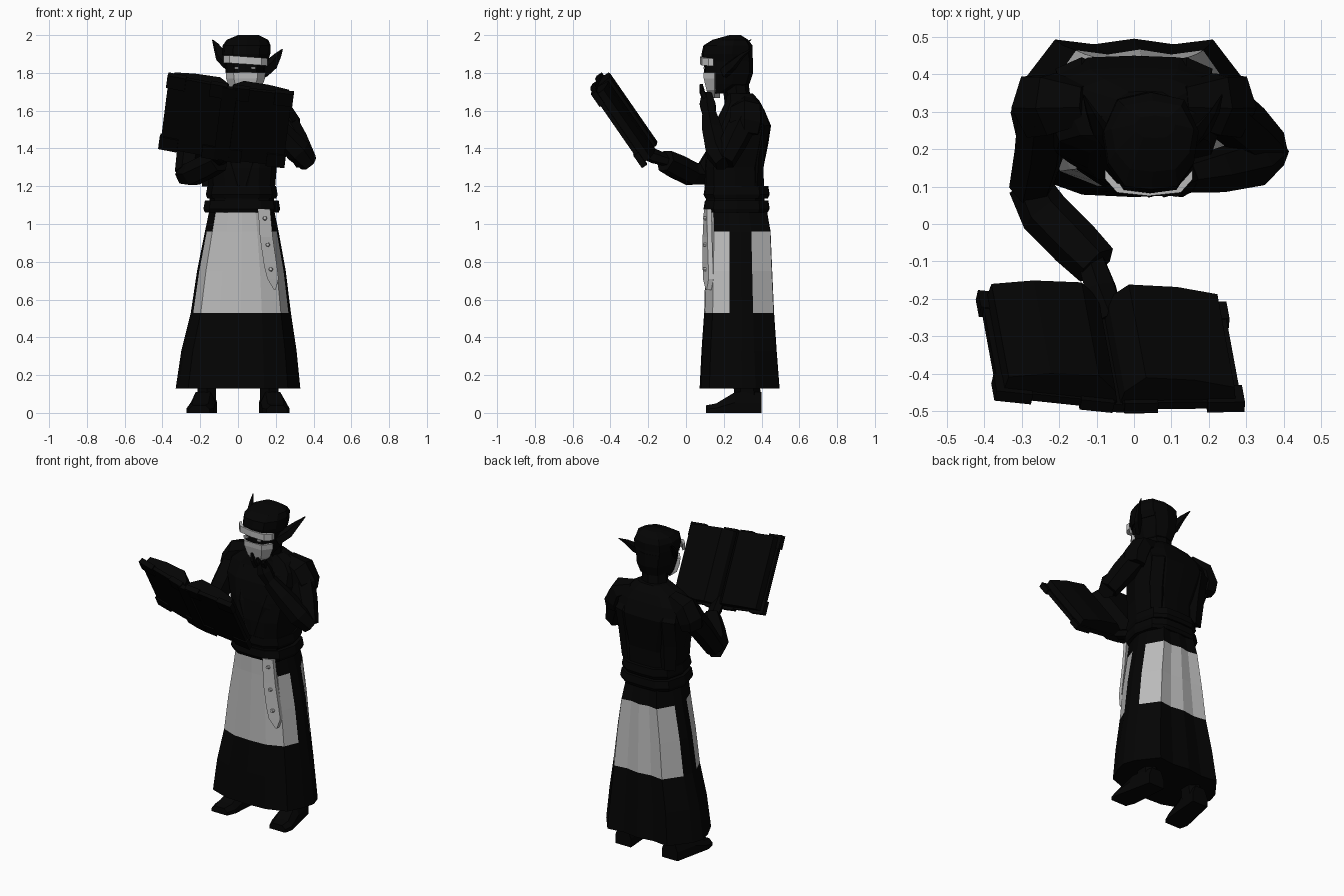
import bpy, bmesh, math
from mathutils import Vector, Matrix

if "Cube" in bpy.data.objects:
    bpy.data.objects.remove(bpy.data.objects["Cube"], do_unlink=True)


def material(name, value):
    m = bpy.data.materials.new(name)
    m.use_nodes = True
    col = (value, value, value, 1)
    m.diffuse_color = col
    m.node_tree.nodes["Principled BSDF"].inputs["Base Color"].default_value = col
    return m


BLACK = material("near black", 0.0012)
GREY = material("light grey", 0.5)


def finish(name, bm, mat, extra=None):
    bmesh.ops.recalc_face_normals(bm, faces=bm.faces)
    me = bpy.data.meshes.new(name)
    bm.to_mesh(me)
    bm.free()
    me.materials.append(mat)
    if extra:
        me.materials.append(extra)
    ob = bpy.data.objects.new(name, me)
    bpy.context.collection.objects.link(ob)
    return ob


def loft(name, rings, mat, extra=None, rule=None):
    """Skin closed rings of points; rule(row, column) picks painted faces."""
    bm = bmesh.new()
    rows = [[bm.verts.new(p) for p in r] for r in rings]
    n = len(rows[0])
    for i in range(len(rows) - 1):
        for j in range(n):
            k = (j + 1) % n
            f = bm.faces.new((rows[i][j], rows[i][k], rows[i + 1][k], rows[i + 1][j]))
            if rule and rule(i, j):
                f.material_index = 1
    bm.faces.new(rows[0][::-1])
    bm.faces.new(rows[-1])
    return finish(name, bm, mat, extra)


def stack(name, section, levels, mat, **kw):
    """Loft a unit section through levels of (z, cx, half x, cy, half y)."""
    return loft(name, [[(cx + u * hx, cy + v * hy, z) for u, v in section]
                       for z, cx, hx, cy, hy in levels], mat, **kw)


def limb(name, path, radii, mat=BLACK, sides=6, flat=1.0):
    """Low-poly tube along a path, squashed by flat on one axis."""
    pts = [Vector(p) for p in path]
    rings = []
    for i, p in enumerate(pts):
        d = (pts[min(i + 1, len(pts) - 1)] - pts[max(i - 1, 0)]).normalized()
        a = d.cross(Vector((0, 1, 0.2))).normalized()
        b = d.cross(a)
        rings.append([p + radii[i] * (a * math.cos(t) + b * flat * math.sin(t))
                      for t in (math.tau * k / sides for k in range(sides))])
    return loft(name, rings, mat)


def box(name, centre, size, mat=BLACK, frame=Matrix()):
    bm = bmesh.new()
    bmesh.ops.create_cube(bm, size=1)
    bm.transform(frame @ Matrix.Translation(centre) @ Matrix.Diagonal((*size, 1)))
    return finish(name, bm, mat)


def mirrored(half):
    return half + [(-u, v) for u, v in half[-2:0:-1]]


def oval(n):
    return [(math.sin(math.tau * k / n), -math.cos(math.tau * k / n)) for k in range(n)]


# Long skirt with painted front and back panels
skirt_section = mirrored([(0, -1), (.42, -.97), (.8, -.76), (.95, -.28), (1, .05),
                          (.93, .38), (.64, .96), (.32, .9), (0, .97)])


def panel(row, col):
    c = min(col, 15 - col)
    if c <= 2:
        return row in (2, 3) or (row == 4 and c <= 1)
    return c >= 5 and row in (2, 3)


stack("skirt", skirt_section,
      [(.13, 0, .33, .287, .215), (.33, .005, .305, .284, .202), (.53, .015, .265, .284, .188),
       (.75, .018, .235, .282, .18), (.96, .02, .195, .28, .173),
       (1.07, .02, .172, .27, .163)], BLACK, extra=GREY, rule=panel)

# Two-part belt
belt_section = mirrored([(0, -1), (.5, -.97), (.85, -.7), (1, 0), (.85, .7), (.5, .97), (0, 1)])
for name, z, h, w in (("lower_belt", 1.06, .065, .203), ("upper_belt", 1.135, .065, .19)):
    stack(name, belt_section, [(z, .02, w - .008, .268, .165), (z + .02, .02, w, .268, .175),
                               (z + h, .02, w - .008, .268, .168)], BLACK)

# Torso and neck
stack("torso", belt_section,
      [(1.12, .02, .17, .26, .155), (1.3, .02, .185, .255, .155), (1.42, .01, .215, .275, .16),
       (1.52, 0, .245, .297, .153), (1.6, 0, .235, .302, .115), (1.65, .01, .18, .3, .09),
       (1.69, .03, .09, .285, .07)], BLACK)
stack("neck", oval(8), [(1.64, .03, .085, .275, .07), (1.8, .04, .075, .255, .07)], BLACK)

# Crossed robe lapels, shoulder caps and vest straps
for s, side in ((-1, "right"), (1, "left")):
    limb(side + "_lapel", [(s * .02 + .02, .11, 1.2), (s * .08 + .02, .125, 1.4),
                           (s * .11 + .02, .2, 1.58), (s * .08 + .02, .29, 1.67)],
         [.025, .04, .04, .03], sides=4, flat=.5)
    limb(side + "_shoulder_cap", [(s * .13, .32, 1.635), (s * .22, .32, 1.6), (s * .26, .315, 1.53),
                                  (s * .265, .31, 1.48)], [.045, .07, .073, .063], flat=1.3)
    limb(side + "_vest_back", [(s * .13, .375, 1.2), (s * .135, .385, 1.36), (s * .14, .415, 1.52),
                               (s * .14, .335, 1.63)], [.06, .07, .07, .045], sides=4, flat=.45)

# Boots
for s, side in ((-1, "right"), (1, "left")):
    x = s * .165
    stack(side + "_boot_leg", oval(6), [(.03, x, .055, .33, .07), (.3, x, .06, .31, .07)], BLACK)
    loft(side + "_boot_foot",
         [[(x + s * dx - w, y, 0), (x + s * dx + w, y, 0), (x + s * dx + w, y, h * .5),
           (x + s * dx + w * .6, y, h), (x + s * dx - w * .6, y, h), (x + s * dx - w, y, h * .5)]
          for y, dx, w, h in ((.105, .04, .055, .04), (.16, .035, .072, .05),
                              (.26, .02, .065, .11), (.4, 0, .055, .11))], BLACK)

# Studded strap hanging from the belt and turning with the skirt
strap_path = [(.138, .095, 1.08, .032, .015), (.15, .088, .93, .034, .025), (.172, .088, .78, .034, .03),
              (.185, .09, .71, .03, .03), (.195, .105, .65, .004, .004)]
loft("strap", [[(x - w, y, z), (x + w, y + dy, z), (x + w, y + dy + .025, z), (x - w, y + .025, z)]
               for x, y, z, w, dy in strap_path], GREY)
for i, (x, z) in enumerate(((.142, 1.03), (.157, .89), (.173, .76))):
    limb("strap_stud_%d" % (i + 1), [(x, .107, z), (x, .09, z + .001)], [.013, .009], GREY)

# Head, cap and face
head_section = mirrored([(0, -1), (.55, -.93), (.9, -.45), (1, .2), (.7, .85), (0, 1)])
stack("head", head_section,
      [(1.69, .042, .05, .16, .045), (1.74, .04, .085, .22, .115), (1.8, .04, .105, .225, .13),
       (1.88, .04, .115, .225, .13)], BLACK)
stack("cap", head_section,
      [(1.86, .04, .118, .222, .132), (1.9, .043, .128, .217, .135), (1.945, .046, .127, .222, .13),
       (1.975, .05, .11, .235, .095), (2.0, .055, .055, .26, .03)], BLACK)
for s, side in ((-1, "right"), (1, "left")):
    dz = -.025 * s
    limb(side + "_ear", [(.04 + s * .09, .2, 1.83 + dz), (.045 + s * .135, .25, 1.87 + dz),
                         (.05 + s * .165, .3, 1.92 + dz), (.05 + s * .185, .345, 1.95 + dz)],
         [.04, .036, .018, .003], sides=5, flat=.55)
    box(side + "_eye", (.037 + s * .045, .096, 1.826), (.022, .008, .012), GREY)

# Brow guard across the forehead
loft("brow_guard", [[(x, y, z - .02), (x, y + .025, z - .02), (x, y + .025, z + .02), (x, y, z + .02)]
                    for x, y, z in ((-.077, .12, 1.873), (-.045, .084, 1.872), (.04, .075, 1.866),
                                    (.125, .084, 1.86), (.157, .12, 1.857))], GREY)
# Pale beard tapering to the chin
loft("beard", [[(.04 - w, .15, z), (.04 - w * .6, y, z), (.04 + w * .6, y, z), (.04 + w, .15, z),
                (.04, .18, z)]
               for z, w, y in ((1.668, .03, .125), (1.71, .08, .108), (1.77, .103, .094), (1.802, .105, .092))],
     GREY)

# Right arm reaching forward beneath the book
limb("right_upper_arm", [(-.235, .31, 1.55), (-.25, .2, 1.42), (-.275, .1, 1.27)], [.075, .07, .06])
limb("right_forearm", [(-.285, .11, 1.26), (-.24, .03, 1.265), (-.16, -.05, 1.305), (-.1, -.11, 1.335)],
     [.055, .068, .068, .062])
limb("right_hand", [(-.12, -.08, 1.33), (-.09, -.17, 1.36), (-.06, -.25, 1.385)], [.04, .05, .04], flat=.7)

# Left arm folded up with its hand at the chin
limb("left_upper_arm", [(.235, .31, 1.55), (.3, .255, 1.44), (.36, .2, 1.33)], [.075, .072, .06])
limb("left_forearm", [(.375, .2, 1.32), (.32, .165, 1.385), (.22, .14, 1.49), (.14, .125, 1.57)],
     [.05, .068, .06, .045])
limb("left_hand", [(.15, .125, 1.56), (.11, .115, 1.63), (.09, .11, 1.69)], [.035, .048, .03])
for i, x in enumerate((.05, .09, .12)):
    limb("left_finger_%d" % (i + 1), [(x, .11, 1.65), (x - .005, .085, 1.7), (x - .01, .08, 1.74 - .02 * i)],
         [.017, .016, .009], sides=5)

# Open book in its own frame: across, up the page, toward the reader
across = Vector((.66, -.03, -.10)).normalized()
up = Vector((.05, -.27, .39)).normalized()
toward = across.cross(up) * -1
base = Matrix((across, up, toward)).transposed().to_4x4()
base.translation = (-.058, -.312, 1.568)
box("book_spine", (0, 0, -.062), (.08, .46, .025), BLACK, base)
for s, side in ((-1, "right"), (1, "left")):
    leaf = base @ Matrix.Translation((0, 0, -.055)) @ Matrix.Rotation(s * math.radians(-4), 4, 'Y')
    box(side + "_book_cover", (s * .17, 0, 0), (.32, .46, .022), BLACK, leaf)
    loft(side + "_book_pages",
         [[leaf @ Vector((s * u, v, w)) for u, w in
           ((.005, .005), (.315, .005), (.31, .05), (.2, .075), (.07, .085), (.015, .04))]
          for v in (-.22, .22)], BLACK)
    for e, end in ((-1, "lower"), (1, "upper")):
        box("%s_%s_book_corner" % (side, end), (s * .288, e * .198, -.002), (.1, .08, .032), BLACK, leaf)
        box("%s_%s_book_rib" % (side, end), (s * .06, e * .198, -.002), (.09, .08, .032), BLACK, leaf)
